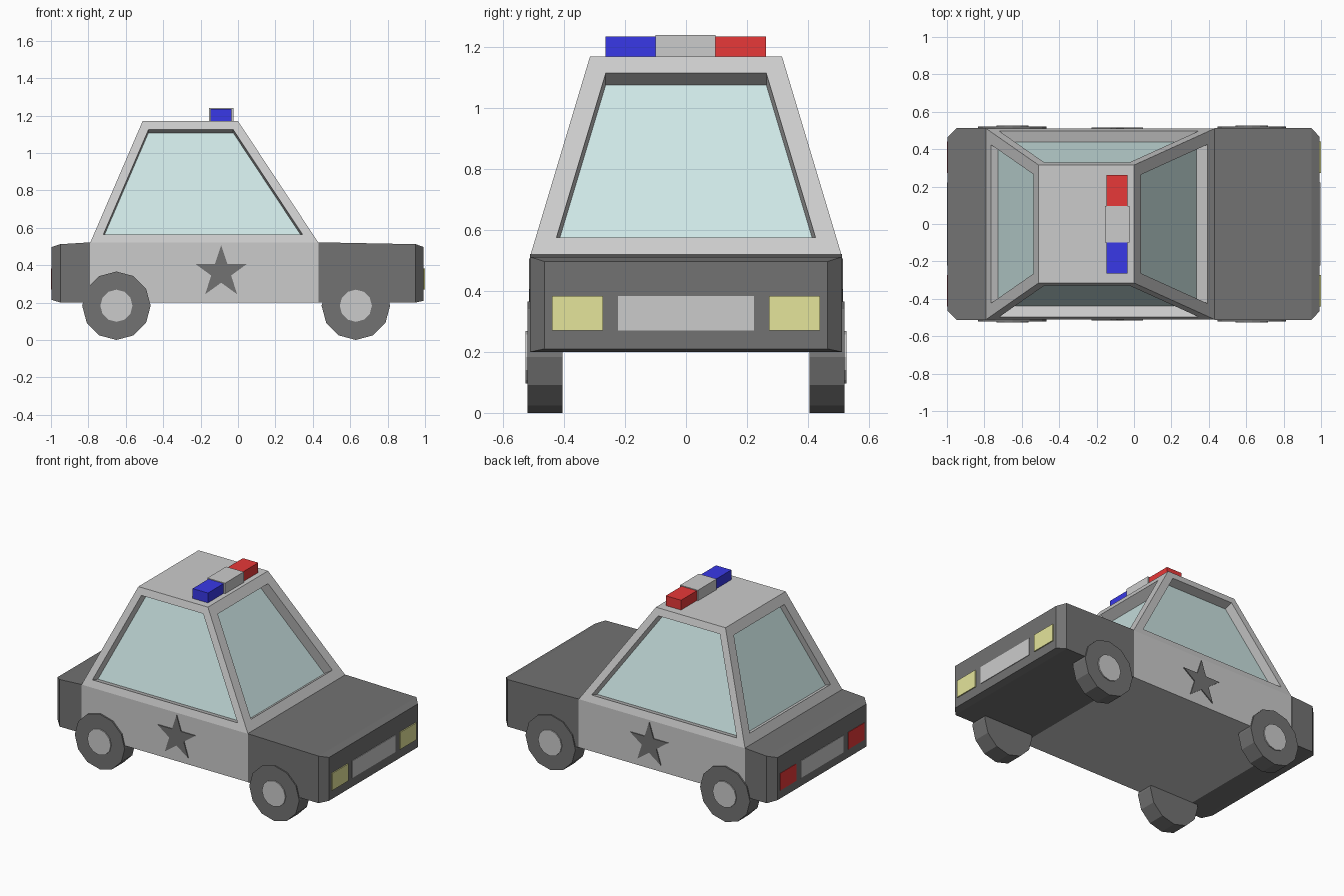
import bpy, bmesh
from math import sin, cos, pi
from mathutils import Vector

if "Cube" in bpy.data.objects:
    bpy.data.objects.remove(bpy.data.objects["Cube"])


def material(name, rgb):
    m = bpy.data.materials.new(name)
    m.diffuse_color = (*rgb, 1)
    m.use_nodes = True
    m.node_tree.nodes["Principled BSDF"].inputs["Base Color"].default_value = m.diffuse_color
    return m


BLACK = material("black_paint", (0.17, 0.17, 0.17))
GLASS = material("window_glass", (0.62, 0.80, 0.79))
YELLOW = material("yellow_lamp", (0.78, 0.78, 0.33))
RED = material("red_lamp", (0.8, 0.04, 0.04))
BLUE = material("blue_lamp", (0.04, 0.04, 0.8))


def finish(name, bm, mat=None, fix=True):
    if fix:
        bmesh.ops.recalc_face_normals(bm, faces=bm.faces)
    me = bpy.data.meshes.new(name)
    bm.to_mesh(me)
    bm.free()
    ob = bpy.data.objects.new(name, me)
    bpy.context.collection.objects.link(ob)
    if mat:
        me.materials.append(mat)
    return ob


def loft(bm, rings):
    """Skin equal-sized rings of points and cap both ends."""
    vs = [[bm.verts.new(p) for p in r] for r in rings]
    n = len(vs[0])
    for a, b in zip(vs, vs[1:]):
        for i in range(n):
            j = (i + 1) % n
            bm.faces.new((a[i], a[j], b[j], b[i]))
    bm.faces.new(vs[0])
    bm.faces.new(vs[-1])
    bmesh.ops.recalc_face_normals(bm, faces=bm.faces)
    return bm


def section(x, w, z0, z1):
    return [(x, -w, z0), (x, w, z0), (x, w, z1), (x, -w, z1)]


def box(name, x0, x1, y0, y1, z0, z1, mat=None):
    rings = [[(x, y0, z0), (x, y1, z0), (x, y1, z1), (x, y0, z1)] for x in (x0, x1)]
    return finish(name, loft(bmesh.new(), rings), mat)


def prism(name, profile, y0, y1, mat=None):
    rings = [[(x, y, z) for x, z in profile] for y in (y0, y1)]
    return finish(name, loft(bmesh.new(), rings), mat)


def polygon(cx, cz, radii, n, start=pi / 2):
    return [(cx + radii[i % len(radii)] * cos(start + 2 * pi * i / n),
             cz + radii[i % len(radii)] * sin(start + 2 * pi * i / n)) for i in range(n)]


# lower body, hood and trunk
box("door_section", -0.79, 0.43, -0.51, 0.51, 0.2, 0.52)
finish("hood", loft(bmesh.new(), [section(0.43, 0.512, 0.2, 0.522),
                                  section(0.95, 0.512, 0.2, 0.512),
                                  section(0.993, 0.465, 0.21, 0.497)]), BLACK)
finish("trunk", loft(bmesh.new(), [section(-0.79, 0.512, 0.2, 0.522),
                                   section(-0.95, 0.512, 0.2, 0.512),
                                   section(-0.997, 0.465, 0.215, 0.497)]), BLACK)

# cabin frame with recessed windows
cabin = loft(bmesh.new(), [
    [(-0.79, -0.51, 0.52), (0.43, -0.51, 0.52), (0.43, 0.51, 0.52), (-0.79, 0.51, 0.52)],
    [(-0.51, -0.315, 1.17), (0.0, -0.315, 1.17), (0.0, 0.315, 1.17), (-0.51, 0.315, 1.17)]])
cabin.normal_update()
glass = bmesh.new()
for f in [f for f in cabin.faces if abs(f.normal.z) < 0.9]:
    n = f.normal.copy()
    if abs(n.y) > 0.5:
        border, depth = 0.047, 0.06
    else:
        border, depth = 0.066, (0.07 if n.x > 0 else 0.04)
    bmesh.ops.inset_individual(cabin, faces=[f], thickness=border, depth=0, use_even_offset=True)
    outer = list(f.verts)
    inner = [cabin.verts.new(v.co - n * depth) for v in outer]
    glass.faces.new([glass.verts.new(v.co) for v in inner])
    cabin.faces.remove(f)
    for i in range(4):
        j = (i + 1) % 4
        cabin.faces.new((outer[i], outer[j], inner[j], inner[i]))
finish("cabin_frame", cabin, fix=False)
finish("windows", glass, GLASS, fix=False)

# wheels, hubs and door stars, mirrored across y
for side, s in (("right", -1), ("left", 1)):
    for end, x in (("rear", -0.65), ("front", 0.63)):
        prism(f"{end}_{side}_wheel", polygon(x, 0.183, [0.183], 12), s * 0.405, s * 0.52, BLACK)
        prism(f"{end}_{side}_hub", polygon(x, 0.183, [0.086], 12), s * 0.5, s * 0.527)
    prism(f"{side}_door_star", polygon(-0.09, 0.362, [0.145, 0.056], 10), s * 0.5, s * 0.516, BLACK)

# lamps and plates at both ends
for end, x0, x1, px, mat in (("front", 0.98, 1.0, 0.997, YELLOW), ("rear", -0.98, -1.0, -1.0, RED)):
    for side, s in (("right", -1), ("left", 1)):
        box(f"{end}_{side}_lamp", x0, x1, s * 0.273, s * 0.44, 0.27, 0.383, mat)
    box(f"{end}_plate", x0, px, -0.223, 0.223, 0.27, 0.383)

# roof light bar
box("light_bar_centre", -0.155, -0.025, -0.1, 0.097, 1.165, 1.24)
box("light_bar_blue", -0.147, -0.035, -0.265, -0.1, 1.165, 1.235, BLUE)
box("light_bar_red", -0.147, -0.035, 0.097, 0.262, 1.165, 1.235, RED)
